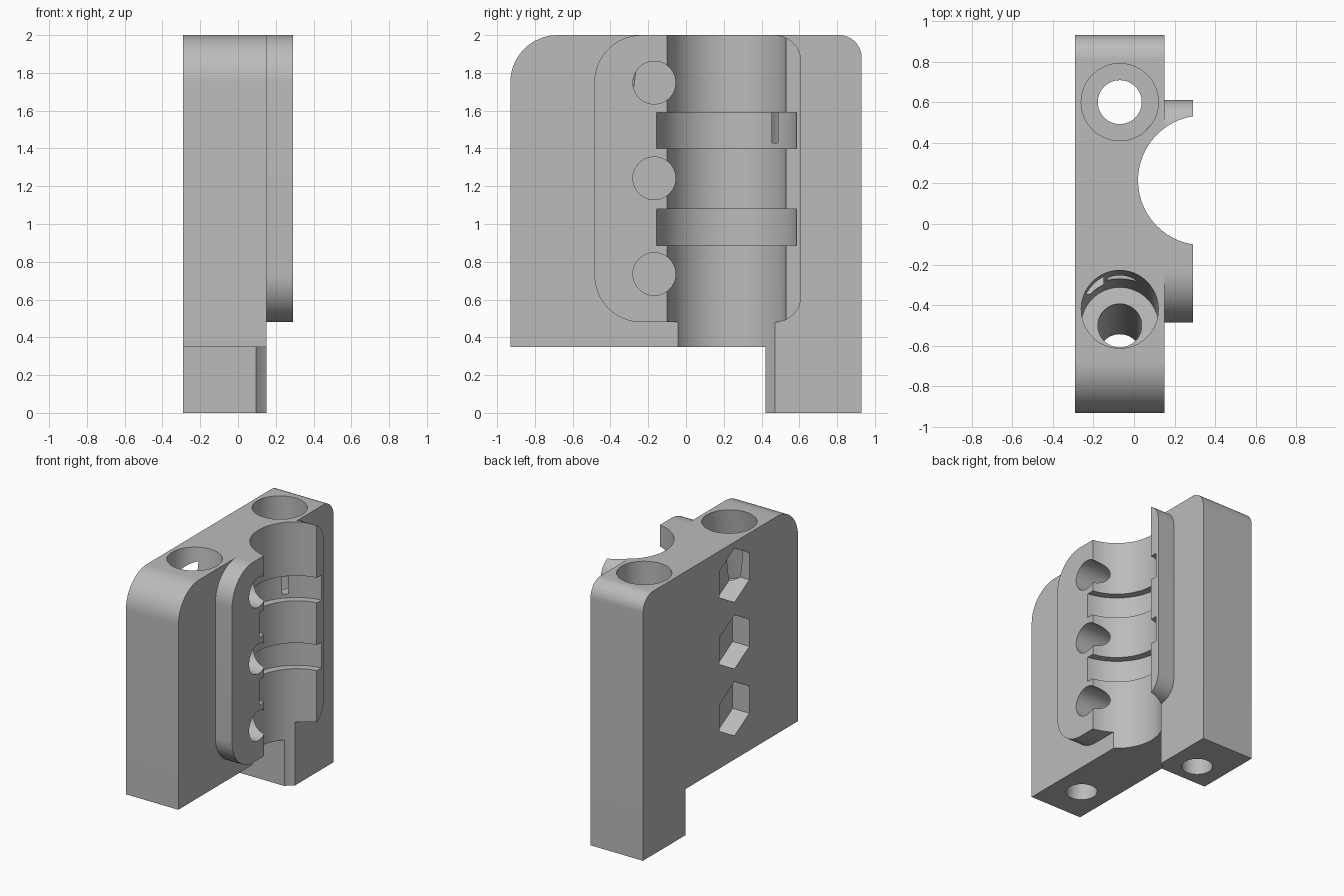
import bpy
import bmesh
import math
from mathutils import Matrix, Vector

if "Cube" in bpy.data.objects:
    bpy.data.objects.remove(bpy.data.objects["Cube"], do_unlink=True)

grey = bpy.data.materials.new("plain grey")
grey.use_nodes = True
grey.diffuse_color = (0.5, 0.5, 0.5, 1)
grey.node_tree.nodes["Principled BSDF"].inputs["Base Color"].default_value = (0.5, 0.5, 0.5, 1)


def make_object(name, bm):
    bmesh.ops.recalc_face_normals(bm, faces=bm.faces)
    mesh = bpy.data.meshes.new(name)
    bm.to_mesh(mesh)
    bm.free()
    mesh.materials.append(grey)
    obj = bpy.data.objects.new(name, mesh)
    bpy.context.scene.collection.objects.link(obj)
    return obj


def slab(name, corners, x0, x1):
    """Extrude a (y, z, corner radius) outline along x."""
    points = []
    for i, (y, z, r) in enumerate(corners):
        p = Vector((y, z))
        if r == 0:
            points.append(p)
            continue
        a = (Vector(corners[i - 1][:2]) - p).normalized()
        b = (Vector(corners[(i + 1) % len(corners)][:2]) - p).normalized()
        for k in range(17):
            t = k / 16 * math.pi / 2
            points.append(p + r * (a * (1 - math.sin(t)) + b * (1 - math.cos(t))))
    bm = bmesh.new()
    face = bm.faces.new([bm.verts.new((x0, p.x, p.y)) for p in points])
    ext = bmesh.ops.extrude_face_region(bm, geom=[face])
    moved = [v for v in ext["geom"] if isinstance(v, bmesh.types.BMVert)]
    bmesh.ops.translate(bm, verts=moved, vec=(x1 - x0, 0, 0))
    return make_object(name, bm)


def rod(name, start, end, radius, sides=64):
    """Cylinder or prism between two points."""
    start, end = Vector(start), Vector(end)
    axis = end - start
    bm = bmesh.new()
    bmesh.ops.create_cone(bm, cap_ends=True, segments=sides, radius1=radius,
                          radius2=radius, depth=axis.length)
    turn = Vector((0, 0, 1)).rotation_difference(axis).to_matrix().to_4x4()
    bm.transform(Matrix.Translation((start + end) / 2) @ turn)
    obj = make_object(name, bm)
    obj.hide_render = True
    return obj


def combine(target, tool, operation="DIFFERENCE"):
    mod = target.modifiers.new("boolean", "BOOLEAN")
    mod.operation = operation
    mod.solver = "EXACT"
    mod.object = tool
    bpy.context.view_layer.objects.active = target
    bpy.ops.object.modifier_apply(modifier=mod.name)
    bpy.data.objects.remove(tool, do_unlink=True)


# Main block with a leg at the back
block = slab("clamp_block", [
    (-0.93, 0.35, 0), (0.42, 0.35, 0), (0.42, 0, 0),
    (0.93, 0, 0), (0.93, 2, 0.12), (-0.93, 2, 0.25)], -0.29, 0.15)

# Raised pad around the channel
pad = slab("raised_pad", [
    (-0.485, 0.48, 0.25), (0.61, 0.48, 0.14),
    (0.61, 2, 0.14), (-0.485, 2, 0.25)], -0.05, 0.29)
combine(block, pad, "UNION")

# Vertical round channel with two wider strap grooves
cx, cy = 0.339, 0.215
combine(block, rod("channel_cutter", (cx, cy, -0.1), (cx, cy, 2.1), 0.319, 96))
for low, high in ((0.885, 1.08), (1.4, 1.59)):
    combine(block, rod("groove_cutter", (cx, cy, low), (cx, cy, high), 0.374, 96))

# Counterbored vertical screw hole
combine(block, rod("straight_bore", (-0.07, 0.6, 1.43), (-0.07, 0.6, 2.2), 0.19))
combine(block, rod("straight_hole", (-0.07, 0.6, -0.1), (-0.07, 0.6, 1.6), 0.108))


# Counterbored screw hole leaning outward toward its lower end
def lean(z):
    return (-0.07, -0.42 - 0.1405 * (2 - z), z)


combine(block, rod("leaning_bore", lean(1.43), lean(2.3), 0.19))
combine(block, rod("leaning_hole", lean(0.1), lean(1.6), 0.108))

# Cross bolt holes and hexagonal nut pockets, split by a thin web
for z in (0.735, 1.242, 1.748):
    combine(block, rod("bolt_cutter", (-0.13, -0.168, z), (0.4, -0.168, z), 0.113))
    hexagon = rod("nut_cutter", (-0.4, -0.168, z), (-0.15, -0.168, z), 0.205, 6)
    # Point the hexagon upward
    corner = max(hexagon.data.vertices, key=lambda v: v.co.z).co
    angle = math.atan2(corner.y + 0.168, corner.z - z)
    pivot = Matrix.Translation((0, -0.168, z))
    hexagon.data.transform(pivot @ Matrix.Rotation(angle, 4, "X") @ pivot.inverted())
    combine(block, hexagon)

bpy.ops.object.select_all(action="DESELECT")
block.select_set(True)
bpy.context.view_layer.objects.active = block
bpy.ops.object.shade_smooth_by_angle(angle=math.radians(30))
